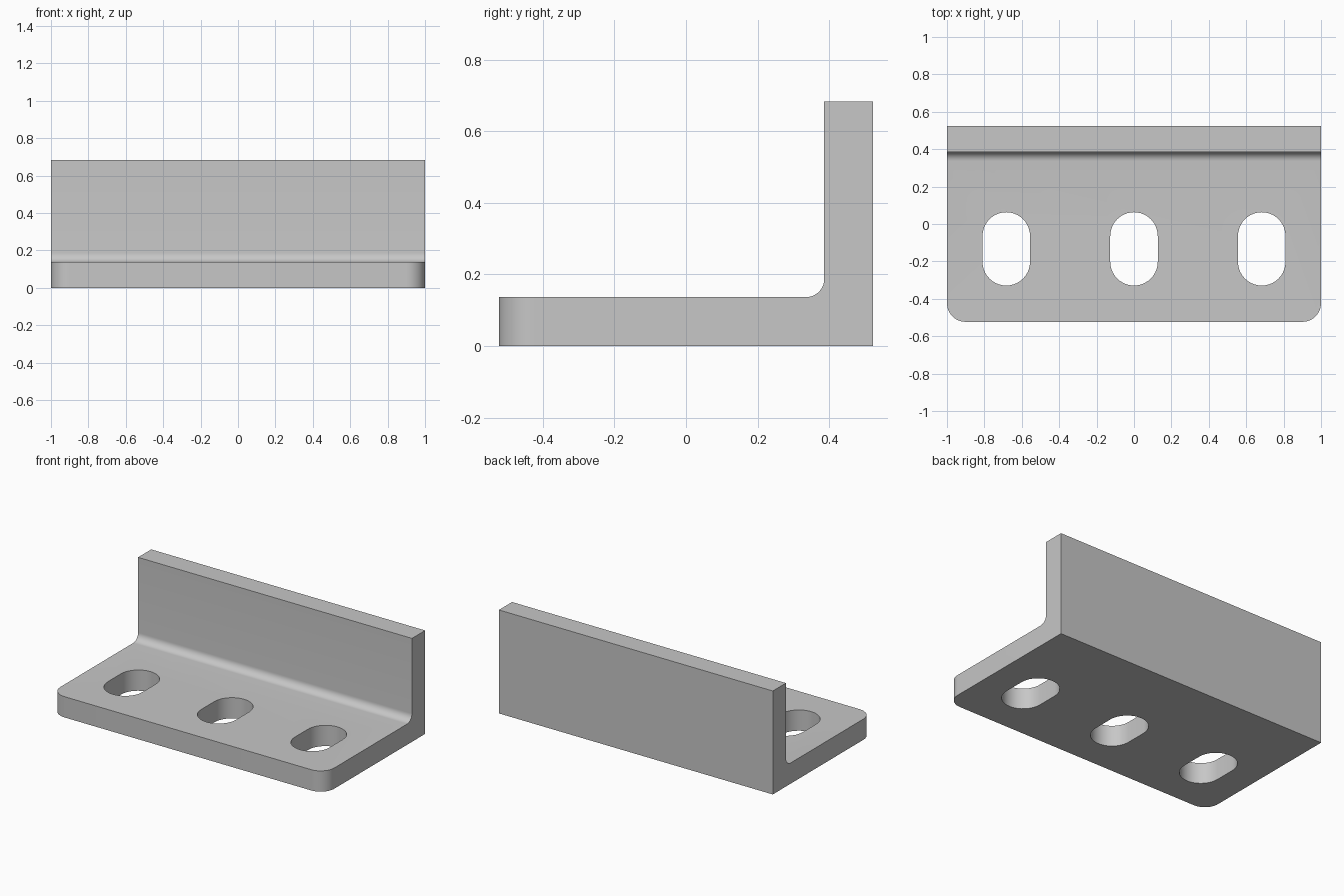
import bpy, bmesh, math
from mathutils import Vector

cube = bpy.data.objects.get("Cube")
if cube:
    bpy.data.objects.remove(cube, do_unlink=True)

HALF_LEN, HALF_DEPTH, HEIGHT, THICK = 1.0, 0.523, 0.683, 0.137
WALL_Y = HALF_DEPTH - THICK
SLOT_R, SLOT_Y, SLOT_HALF = 0.127, -0.133, 0.069

metal = bpy.data.materials.new("light_grey_metal")
metal.use_nodes = True
grey = (0.57, 0.57, 0.57, 1)
metal.diffuse_color = grey
metal.node_tree.nodes["Principled BSDF"].inputs["Base Color"].default_value = grey


def prism(name, outline, offset):
    """Extrude a closed planar outline along an offset into a solid object."""
    bm = bmesh.new()
    face = bm.faces.new([bm.verts.new(p) for p in outline])
    out = bmesh.ops.extrude_face_region(bm, geom=[face], use_keep_orig=True)
    bmesh.ops.translate(bm, vec=offset,
                        verts=[v for v in out["geom"] if isinstance(v, bmesh.types.BMVert)])
    bmesh.ops.recalc_face_normals(bm, faces=bm.faces)
    mesh = bpy.data.meshes.new(name)
    bm.to_mesh(mesh)
    bm.free()
    mesh.materials.append(metal)
    obj = bpy.data.objects.new(name, mesh)
    bpy.context.collection.objects.link(obj)
    return obj


def round_edges(obj, test, radius, segments):
    """Round the edges whose two ends both pass the test."""
    bm = bmesh.new()
    bm.from_mesh(obj.data)
    edges = [e for e in bm.edges if all(test(v.co) for v in e.verts)]
    bmesh.ops.bevel(bm, geom=edges, offset=radius, segments=segments,
                    profile=0.5, affect='EDGES')
    bm.to_mesh(obj.data)
    bm.free()


# L-shaped body: base plate and back wall
section = [(-HALF_DEPTH, 0), (HALF_DEPTH, 0), (HALF_DEPTH, HEIGHT),
           (WALL_Y, HEIGHT), (WALL_Y, THICK), (-HALF_DEPTH, THICK)]
bracket = prism("angle_bracket", [(-HALF_LEN, y, z) for y, z in section],
                Vector((2 * HALF_LEN, 0, 0)))

# Inner fillet
round_edges(bracket, lambda c: abs(c.y - WALL_Y) < 1e-4 and abs(c.z - THICK) < 1e-4, 0.05, 10)
# Front plate corners, one side at a time so only upright edges are chosen
for side in (-1, 1):
    round_edges(bracket, lambda c: c.y < 1e-4 - HALF_DEPTH and c.x * side > HALF_LEN - 1e-4,
                0.1, 12)

# Slotted mounting holes
bpy.context.view_layer.objects.active = bracket
for x in (-0.683, 0, 0.683):
    outline = []
    for start, end_y in ((0, SLOT_Y + SLOT_HALF), (math.pi, SLOT_Y - SLOT_HALF)):
        for i in range(21):
            a = start + math.pi * i / 20
            outline.append((x + SLOT_R * math.cos(a), end_y + SLOT_R * math.sin(a), -0.1))
    cutter = prism("slot_cutter", outline, Vector((0, 0, 0.4)))
    cutter.hide_render = True
    cut = bracket.modifiers.new("slot", 'BOOLEAN')
    cut.operation, cut.solver, cut.object = 'DIFFERENCE', 'EXACT', cutter
    bpy.ops.object.modifier_apply(modifier=cut.name)
    bpy.data.objects.remove(cutter, do_unlink=True)

# Smooth the rounded surfaces, keep the hard edges
bpy.ops.object.select_all(action='DESELECT')
bracket.select_set(True)
bpy.ops.object.shade_smooth_by_angle(angle=math.radians(30))
